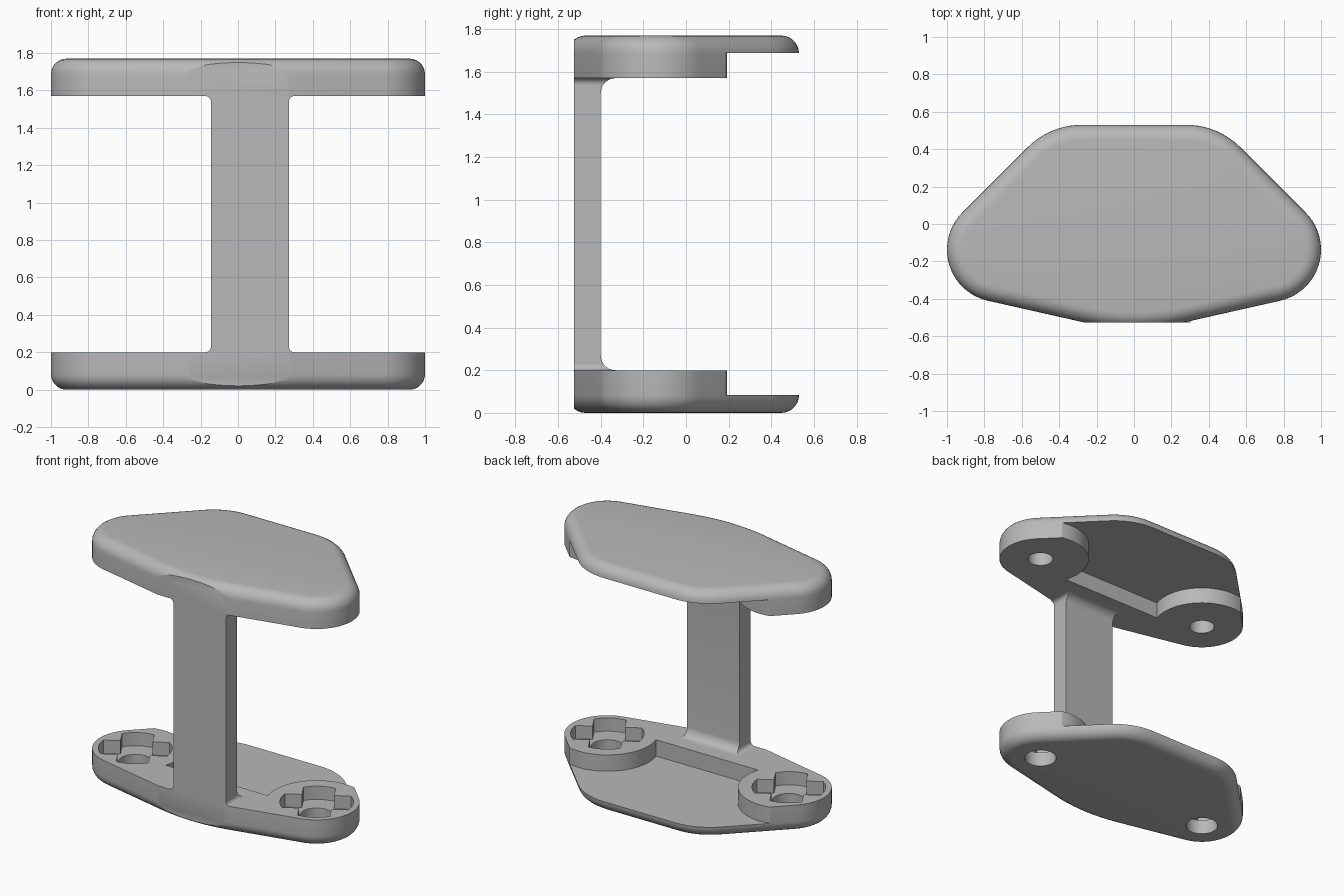
import bpy, bmesh
from math import sin, cos, pi, radians, sqrt, asin

HEIGHT, THICK, THIN = 1.77, 0.2, 0.083
FRONT = -0.526            # flat front plane
BOSS_X, BOSS_Y = 0.72, -0.137

old = bpy.data.objects.get("Cube")
if old:
    bpy.data.objects.remove(old, do_unlink=True)

grey = bpy.data.materials.new("plain_grey")
grey.use_nodes = True
colour = (0.48, 0.48, 0.48, 1)
grey.diffuse_color = colour
grey.node_tree.nodes["Principled BSDF"].inputs["Base Color"].default_value = colour


def arc(cx, cy, r, a0, a1, n):
    """Points on an arc, angles in degrees."""
    return [(cx + r * cos(radians(a0 + (a1 - a0) * i / n)),
             cy + r * sin(radians(a0 + (a1 - a0) * i / n))) for i in range(n + 1)]


def outline(inset):
    """Rounded six-sided plate outline, shrunk by inset."""
    tilt = -77.3
    half = arc(0, 0.7155, 1.27 - inset, -90, tilt, 6)
    half += arc(BOSS_X, BOSS_Y, 0.28 - inset, tilt, 45, 20)
    half += arc(0.28, 0.122, 0.408 - inset, 45, 90, 10)
    return half + [(-x, y) for x, y in reversed(half[1:])]


def loft(name, rings):
    """Closed solid through a stack of (points, z) rings."""
    bm = bmesh.new()
    layers = [[bm.verts.new((x, y, z)) for x, y in pts] for pts, z in rings]
    for low, high in zip(layers, layers[1:]):
        for i in range(len(low)):
            j = (i + 1) % len(low)
            bm.faces.new((low[i], low[j], high[j], high[i]))
    bm.faces.new(layers[0][::-1])
    bm.faces.new(layers[-1])
    bmesh.ops.recalc_face_normals(bm, faces=bm.faces)
    mesh = bpy.data.meshes.new(name)
    bm.to_mesh(mesh)
    bm.free()
    mesh.materials.append(grey)
    obj = bpy.data.objects.new(name, mesh)
    bpy.context.collection.objects.link(obj)
    return obj


def activate(obj):
    bpy.ops.object.select_all(action='DESELECT')
    obj.select_set(True)
    bpy.context.view_layer.objects.active = obj


def cut(obj, pts, z0, z1):
    """Subtract a vertical prism."""
    cutter = loft("cutter", [(pts, z0), (pts, z1)])
    cutter.hide_render = True
    mod = obj.modifiers.new("cut", 'BOOLEAN')
    mod.operation, mod.solver, mod.object = 'DIFFERENCE', 'EXACT', cutter
    activate(obj)
    bpy.ops.object.modifier_apply(modifier=mod.name)
    bpy.data.objects.remove(cutter, do_unlink=True)


def smooth(obj):
    activate(obj)
    bpy.ops.object.shade_smooth_by_angle(angle=radians(30))


def pocket(cx):
    """Round pocket with four square teeth pointing inward."""
    w, r, turn = 0.105, 0.24, 30
    spread = asin(w / r) * 180 / pi
    pts = []
    for k in range(4):
        a = turn + 90 * k
        pts += arc(cx, BOSS_Y, r, a - spread, a + spread, 6)
        pts += arc(cx, BOSS_Y, w * sqrt(2), a + 45, a + 45, 1)[:1]
    return pts


def plate(name, flip):
    """Plate with a rounded outer rim; flip puts it at the top."""
    def place(z):
        return HEIGHT - z if flip else z

    # Rounded body
    steps = 7
    rings = []
    for i in range(steps + 1):
        a = pi / 2 * i / steps
        rings.append((outline(THIN * (1 - sin(a))), place(THIN * (1 - cos(a)))))
    rings.append((outline(0), place(THICK)))
    obj = loft(name, rings)

    # Flat front
    cut(obj, [(-1.5, -1), (1.5, -1), (1.5, FRONT), (-1.5, FRONT)], -1, 3)

    # Recess behind the front bar and around the two bosses
    side = arc(BOSS_X, BOSS_Y, 0.33, 198, 70, 24) + [(1.3, 1)]
    recess = side + [(-x, y) for x, y in reversed(side)]
    cut(obj, recess, *sorted((place(THIN), place(0.5))))

    # Screw holes, with toothed pockets on the lower plate
    for cx in (-BOSS_X, BOSS_X):
        if flip:
            hole = arc(cx, BOSS_Y, 0.085, 0, 360, 32)[:-1]
            cut(obj, hole, place(0.5), place(0.07))
        else:
            cut(obj, pocket(cx), 0.105, 0.5)
            cut(obj, arc(cx, BOSS_Y, 0.108, 0, 360, 32)[:-1], -0.5, 0.15)
    smooth(obj)


def flare(r, h):
    """Outward spread of a fillet of radius r at height h."""
    return r - sqrt(r * r - (r - h) ** 2) if h < r else 0


plate("lower_plate", False)
plate("upper_plate", True)

# Column joining the plates, filleted at the back and sides
SIDE_R, BACK_R = 0.03, 0.07
heights = sorted({round(r * (1 - cos(pi / 2 * i / 7)), 5)
                  for r in (SIDE_R, BACK_R) for i in range(8)})
levels = [(h, THICK + h) for h in heights]
levels += [(h, HEIGHT - THICK - h) for h in reversed(heights)]
rings = []
for h, z in levels:
    s, b = flare(SIDE_R, h), flare(BACK_R, h)
    x0, x1, y1 = -0.145 - s, 0.272 + s, -0.4 + b
    rings.append(([(x0, FRONT), (x1, FRONT), (x1, y1), (x0, y1)], z))
smooth(loft("column", rings))
